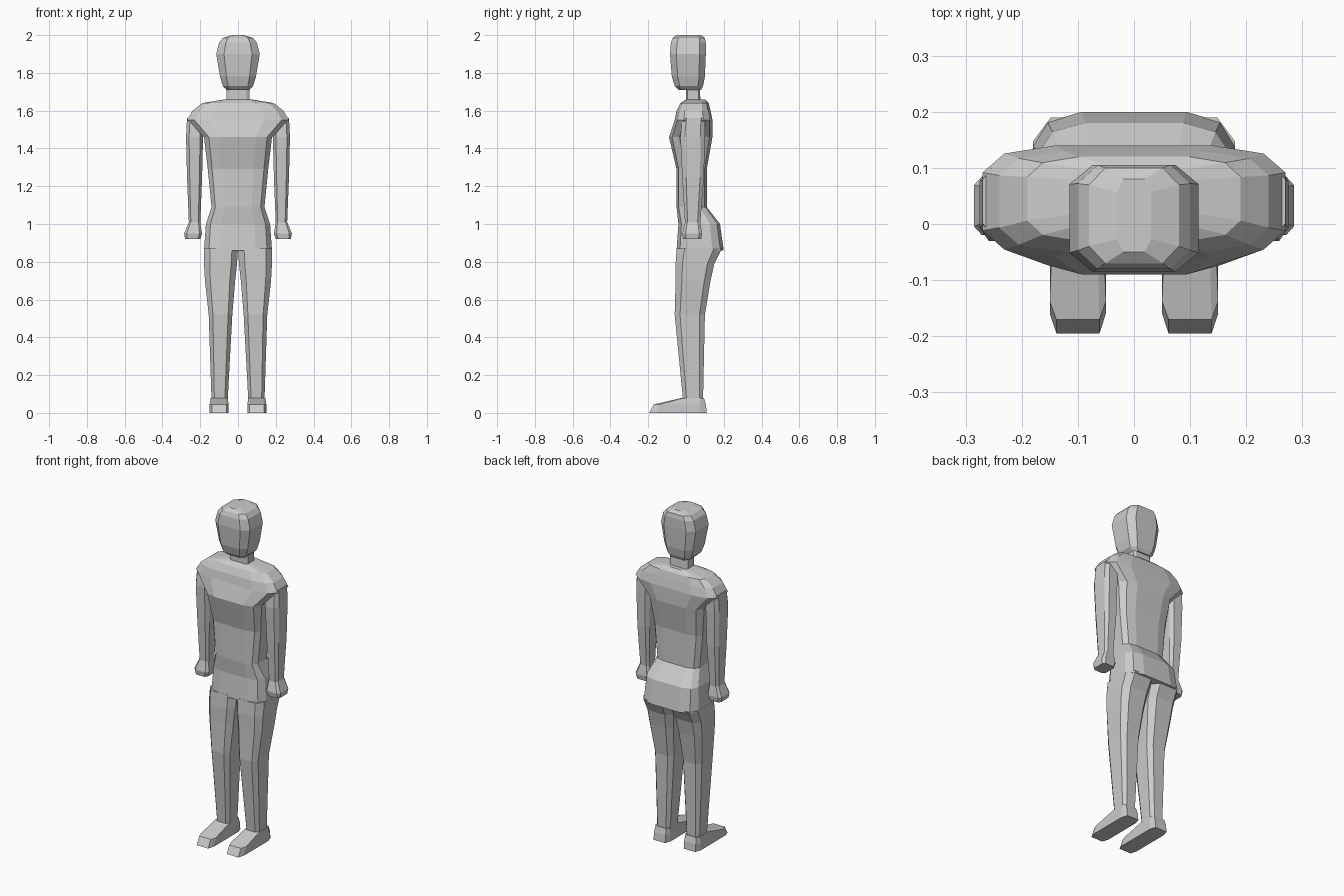
import bpy, bmesh
from math import cos, sin, pi, copysign

cube = bpy.data.objects.get("Cube")
if cube:
    bpy.data.objects.remove(cube)

grey = bpy.data.materials.new("plain grey")
grey.use_nodes = True
grey.diffuse_color = (0.6, 0.6, 0.6, 1)
grey.node_tree.nodes["Principled BSDF"].inputs["Base Color"].default_value = grey.diffuse_color


def outline(sides, softness):
    """Unit box outline with cut corners; a lower softness is squarer."""
    angles = [(i + 0.5) * 2 * pi / sides for i in range(sides)]
    reach = cos(pi / sides) ** softness

    def bulge(value):
        return copysign(abs(value) ** softness / reach, value)

    return [(bulge(cos(a)), bulge(sin(a))) for a in angles]


def ring(bm, shape, side, z, outer, front, back, inner=None):
    """Horizontal ring of vertices; without an inner edge it is centred on x."""
    if inner is None:
        inner = -outer
    middle_x, middle_y = (inner + outer) / 2, (front + back) / 2
    return [bm.verts.new((side * (middle_x + u * (outer - inner) / 2),
                          middle_y + v * (back - front) / 2, z))
            for u, v in shape]


def loft(name, rows, sides=8, softness=0.5, side=1):
    """Skin the rings of a part and cap both ends."""
    bm = bmesh.new()
    shape = outline(sides, softness)
    rings = [ring(bm, shape, side, **row) for row in rows]
    for lower, upper in zip(rings, rings[1:]):
        for i in range(sides):
            bm.faces.new((lower[i - 1], lower[i], upper[i], upper[i - 1]))
    bm.faces.new(rings[0])
    bm.faces.new(rings[-1])
    bmesh.ops.recalc_face_normals(bm, faces=bm.faces)
    mesh = bpy.data.meshes.new(name)
    bm.to_mesh(mesh)
    bm.free()
    mesh.materials.append(grey)
    bpy.context.collection.objects.link(bpy.data.objects.new(name, mesh))


def loft_pair(name, rows, softness):
    loft("left_" + name, rows, softness=softness)
    loft("right_" + name, rows, softness=softness, side=-1)


# Pelvis, waist, chest and sloping shoulders
loft("torso", [
    dict(z=0.86, outer=0.18, front=-0.05, back=0.2),
    dict(z=1, outer=0.17, front=-0.04, back=0.18),
    dict(z=1.09, outer=0.14, front=-0.05, back=0.11),
    dict(z=1.29, outer=0.16, front=-0.05, back=0.11),
    dict(z=1.46, outer=0.18, front=-0.09, back=0.14),
    dict(z=1.55, outer=0.27, front=-0.06, back=0.14),
    dict(z=1.6, outer=0.24, front=-0.05, back=0.13),
    dict(z=1.64, outer=0.19, front=-0.03, back=0.12),
    dict(z=1.66, outer=0.07, front=0, back=0.1),
], sides=12)

# Neck
loft("neck", [
    dict(z=1.62, outer=0.06, front=0, back=0.08),
    dict(z=1.74, outer=0.06, front=0, back=0.07),
], softness=0.3)

# Head, from chin to crown
loft("head", [
    dict(z=1.71, outer=0.06, front=-0.04, back=0.08),
    dict(z=1.73, outer=0.08, front=-0.06, back=0.09),
    dict(z=1.78, outer=0.095, front=-0.075, back=0.1),
    dict(z=1.9, outer=0.115, front=-0.085, back=0.105),
    dict(z=1.96, outer=0.1, front=-0.08, back=0.105),
    dict(z=1.985, outer=0.08, front=-0.07, back=0.1),
    dict(z=2, outer=0.03, front=-0.05, back=0.08),
])

# Arms
loft_pair("arm", [
    dict(z=1.56, inner=0.18, outer=0.27, front=-0.02, back=0.1),
    dict(z=1.46, inner=0.185, outer=0.275, front=-0.03, back=0.1),
    dict(z=1.25, inner=0.19, outer=0.27, front=-0.02, back=0.095),
    dict(z=1, inner=0.2, outer=0.26, front=-0.005, back=0.075),
], softness=0.5)

# Hands
loft_pair("hand", [
    dict(z=1.01, inner=0.2, outer=0.26, front=-0.005, back=0.075),
    dict(z=0.95, inner=0.19, outer=0.285, front=-0.02, back=0.085),
    dict(z=0.92, inner=0.2, outer=0.28, front=-0.015, back=0.08),
], softness=0.4)

# Legs
loft_pair("leg", [
    dict(z=0.87, inner=0, outer=0.18, front=-0.05, back=0.19),
    dict(z=0.79, inner=0.005, outer=0.18, front=-0.055, back=0.15),
    dict(z=0.7, inner=0.015, outer=0.175, front=-0.055, back=0.13),
    dict(z=0.52, inner=0.03, outer=0.155, front=-0.06, back=0.1),
    dict(z=0.06, inner=0.055, outer=0.14, front=-0.015, back=0.09),
], softness=0.5)

# Feet, with the instep sloping down to the toe
loft_pair("foot", [
    dict(z=0, inner=0.05, outer=0.15, front=-0.195, back=0.11),
    dict(z=0.045, inner=0.05, outer=0.15, front=-0.17, back=0.105),
    dict(z=0.08, inner=0.055, outer=0.145, front=-0.02, back=0.095),
], softness=0.3)
